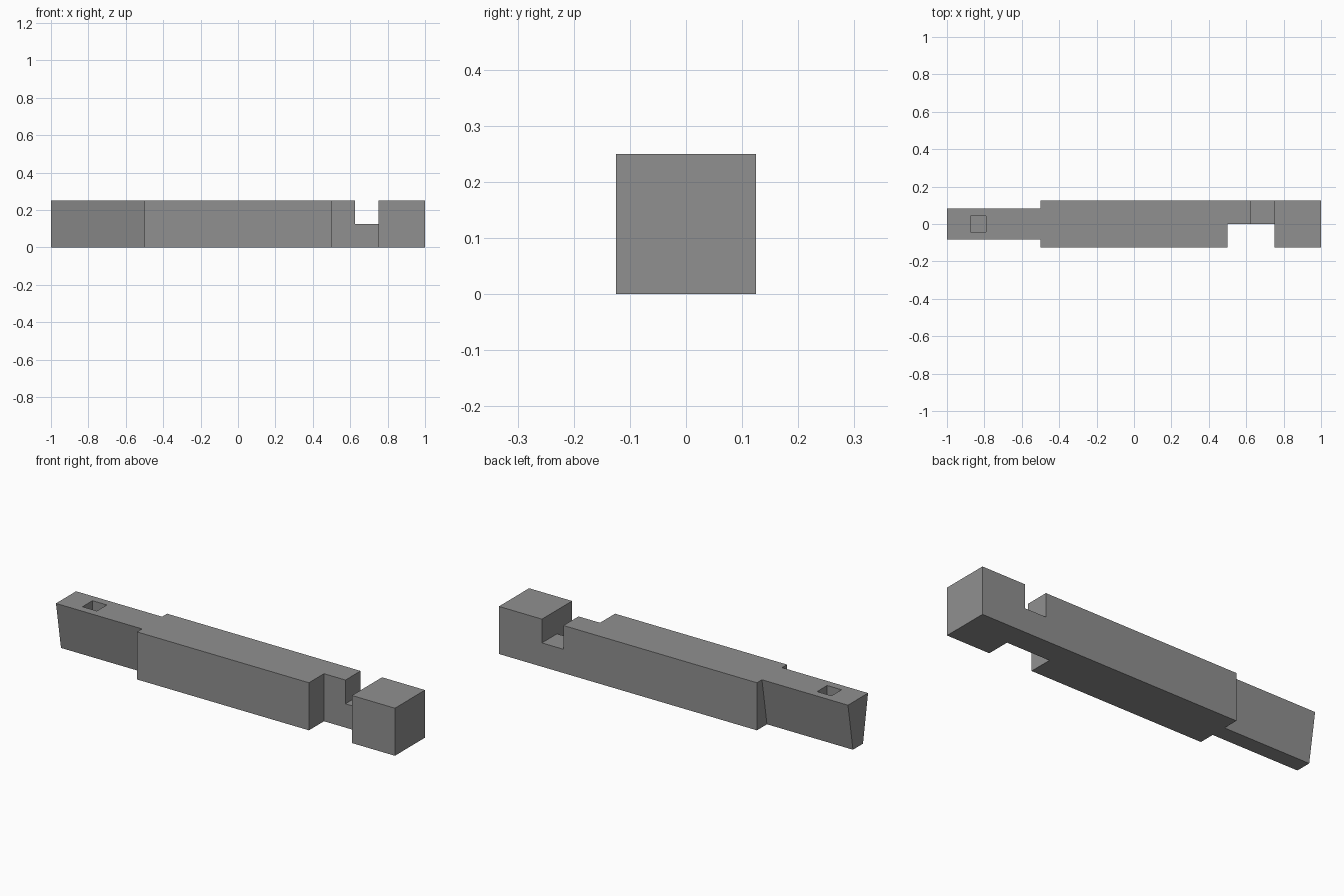
import bpy
import bmesh

default = bpy.data.objects.get("Cube")
if default:
    bpy.data.objects.remove(default, do_unlink=True)

H = 0.25            # beam height and width
HALF = H / 2
THIRD = H / 3
OVER = 0.05         # how far cutters overshoot the beam

grey = bpy.data.materials.new("timber grey")
grey.use_nodes = True
colour = (0.28, 0.28, 0.28, 1)
grey.diffuse_color = colour
grey.node_tree.nodes["Principled BSDF"].inputs["Base Color"].default_value = colour


def prism(name, profile, x0, x1):
    """Extrude a y-z profile along x."""
    bm = bmesh.new()
    face = bm.faces.new([bm.verts.new((x0, y, z)) for y, z in profile])
    moved = bmesh.ops.extrude_face_region(bm, geom=[face])["geom"]
    verts = [v for v in moved if isinstance(v, bmesh.types.BMVert)]
    bmesh.ops.translate(bm, verts=verts, vec=(x1 - x0, 0, 0))
    bmesh.ops.recalc_face_normals(bm, faces=bm.faces)
    mesh = bpy.data.meshes.new(name)
    bm.to_mesh(mesh)
    bm.free()
    mesh.materials.append(grey)
    obj = bpy.data.objects.new(name, mesh)
    bpy.context.collection.objects.link(obj)
    return obj


def box(name, x0, x1, y0, y1, z0, z1):
    return prism(name, [(y0, z0), (y1, z0), (y1, z1), (y0, z1)], x0, x1)


def cut(target, cutter):
    """Subtract a cutter from the target and discard the cutter."""
    cutter.hide_render = True
    mod = target.modifiers.new(cutter.name, "BOOLEAN")
    mod.operation = "DIFFERENCE"
    mod.solver = "EXACT"
    mod.object = cutter
    bpy.context.view_layer.objects.active = target
    bpy.ops.object.modifier_apply(modifier=mod.name)
    bpy.data.objects.remove(cutter, do_unlink=True)


# Square beam
beam = box("jointed_beam", -1, 1, -HALF, HALF, 0, H)

# Tapered tenon: sloping waste removed from both sides
low, high = -OVER, H + OVER
for side in (-1, 1):
    def flank(z):
        return side * (THIRD / 2) * (1 + z / H)
    waste = [(flank(low), low), (side * (HALF + OVER), low),
             (side * (HALF + OVER), high), (flank(high), high)]
    cut(beam, prism("tenon_waste", waste, -1 - OVER, -0.5))

# Blind square peg hole in the tenon top
peg_x = -1 + H * 2 / 3
cut(beam, box("peg_hole", peg_x - THIRD / 2, peg_x + THIRD / 2,
              -THIRD / 2, THIRD / 2, HALF, H + OVER))

# Half-depth notch in the front, full height
cut(beam, box("front_notch", 0.5, 0.75, -HALF - OVER, 0, -OVER, H + OVER))

# Half-height notch across the top
cut(beam, box("top_notch", 0.625, 0.75, -HALF - OVER, HALF + OVER, HALF, H + OVER))
